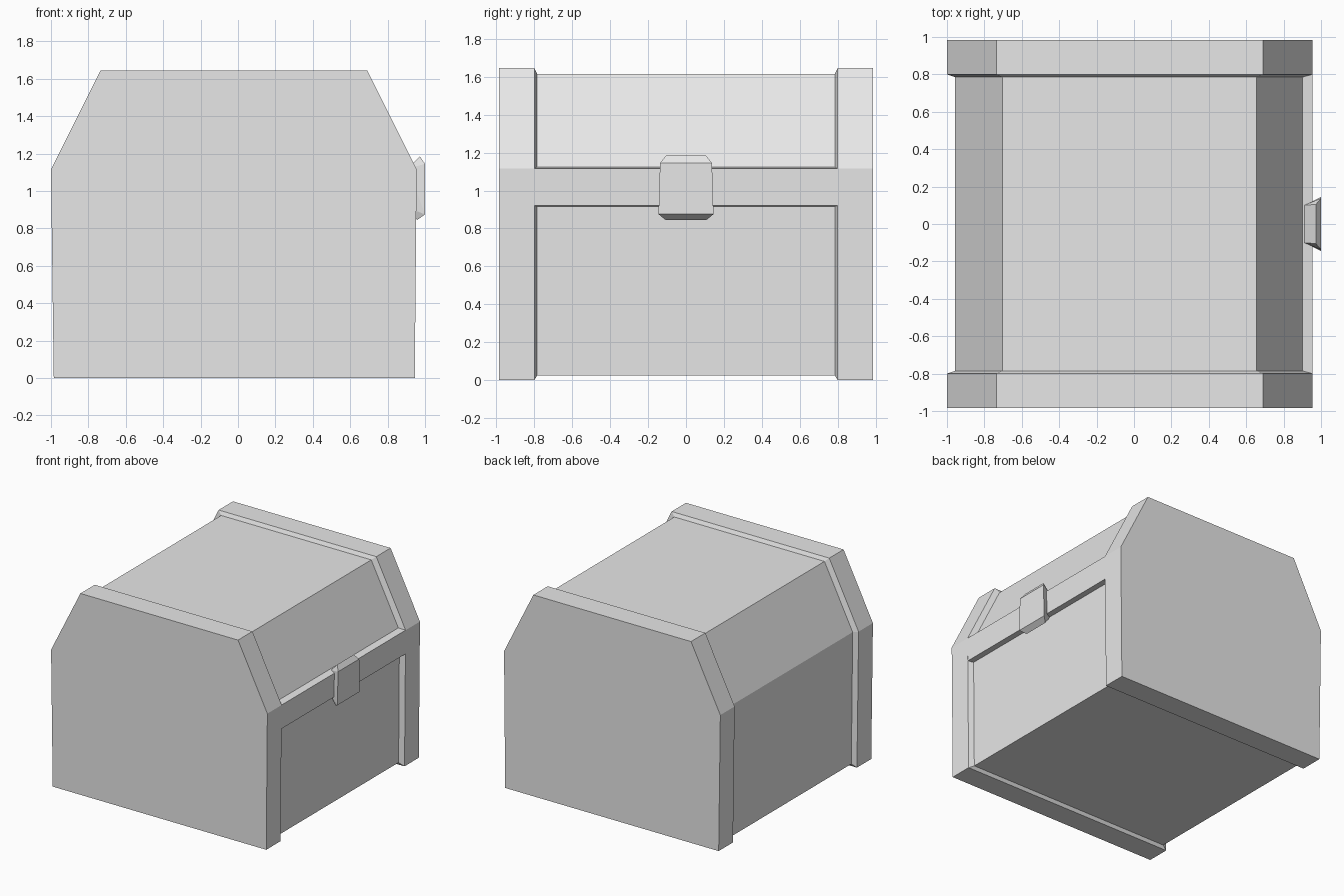
import bpy
import bmesh

cube = bpy.data.objects.get("Cube")
if cube:
    bpy.data.objects.remove(cube, do_unlink=True)

grey = bpy.data.materials.new("plain_grey")
grey.use_nodes = True
colour = (0.8, 0.8, 0.8, 1)
grey.diffuse_color = colour
grey.node_tree.nodes["Principled BSDF"].inputs["Base Color"].default_value = colour


def finish(name, bm):
    bmesh.ops.recalc_face_normals(bm, faces=bm.faces[:])
    mesh = bpy.data.meshes.new(name)
    bm.to_mesh(mesh)
    bm.free()
    mesh.materials.append(grey)
    obj = bpy.data.objects.new(name, mesh)
    bpy.context.collection.objects.link(obj)
    return obj


def loft(name, sections):
    """Skin a list of (y, xz profile) sections and cap both ends."""
    bm = bmesh.new()
    rings = [[bm.verts.new((x, y, z)) for x, z in profile] for y, profile in sections]
    for a, b in zip(rings, rings[1:]):
        for i in range(len(a)):
            j = (i + 1) % len(a)
            bm.faces.new((a[i], a[j], b[j], b[i]))
    bm.faces.new(rings[0])
    bm.faces.new(rings[-1])
    return finish(name, bm)


# Chest shell: raised end frames with a bevelled step down to the body
frame = [(-0.985, 0), (0.945, 0), (0.955, 1.115),
         (0.69, 1.645), (-0.735, 1.645), (-1.0, 1.115)]
body = [(-0.945, 0.025), (0.902, 0.025), (0.91, 1.105),
        (0.655, 1.615), (-0.702, 1.615), (-0.957, 1.105)]
loft("chest_shell", [(-0.985, frame), (-0.8, frame), (-0.785, body),
                     (0.785, body), (0.8, frame), (0.985, frame)])

# Lid rim running between the end frames on the latch side
rim = [(0.89, 0.915), (0.953, 0.92), (0.955, 1.115), (0.9, 1.125)]
loft("lid_rim", [(-0.8, rim), (0.8, rim)])

# Latch: faceted block that flares out to its face plate
bm = bmesh.new()
for side in (-1, 1):
    for x, y, z in [(0.91, 0.1, 0.91), (0.91, 0.1, 1.12),
                    (0.958, 0.108, 0.845), (0.972, 0.105, 1.185),
                    (1.0, 0.145, 0.875), (1.0, 0.137, 1.145)]:
        bm.verts.new((x, side * y, z))
bmesh.ops.convex_hull(bm, input=bm.verts[:])
bmesh.ops.dissolve_limit(bm, angle_limit=0.02, verts=bm.verts[:], edges=bm.edges[:])
finish("latch", bm)
